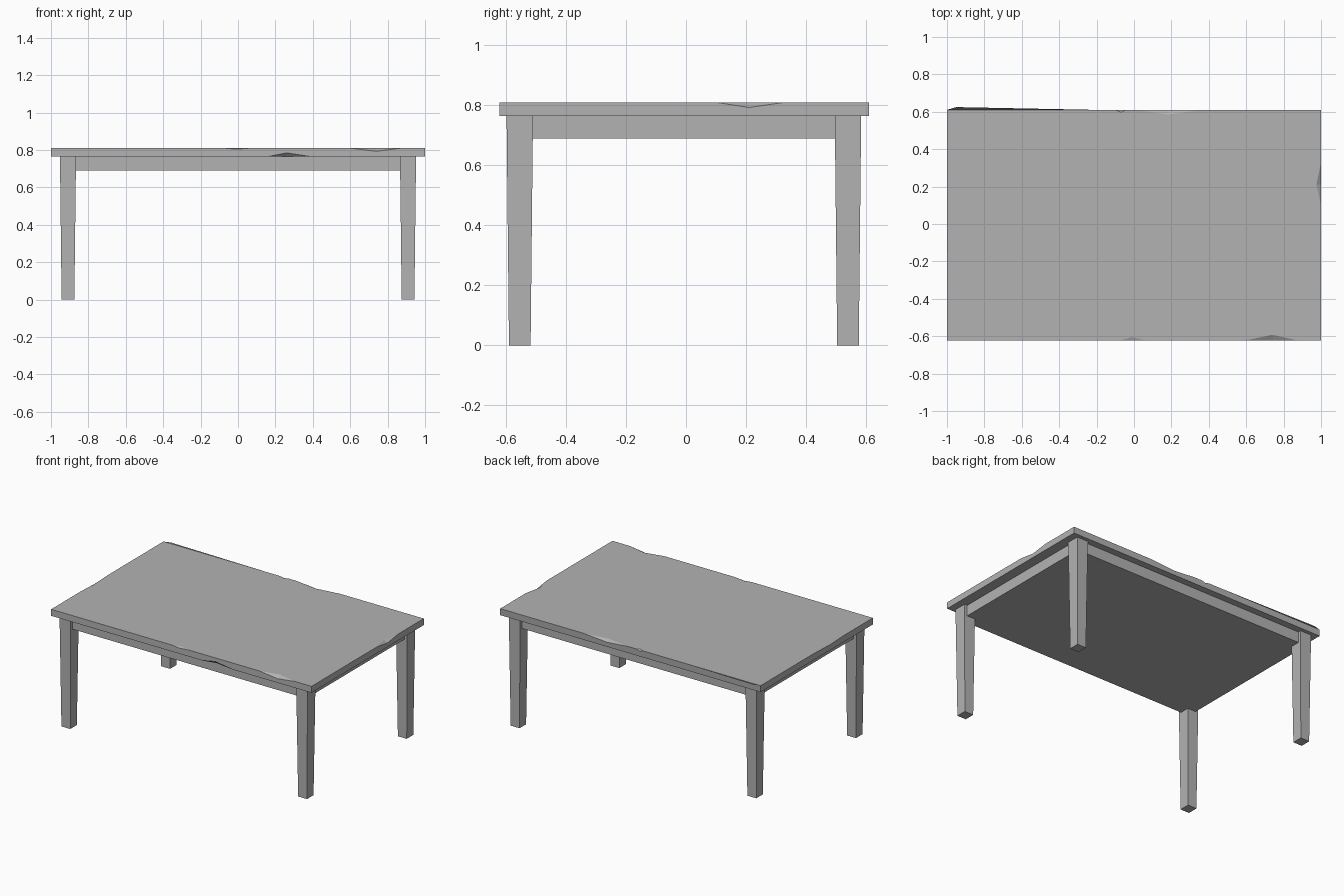
import bpy
import bmesh
from mathutils import Vector

if "Cube" in bpy.data.objects:
    bpy.data.objects.remove(bpy.data.objects["Cube"])

# One plain grey for the whole table
grey = bpy.data.materials.new("plain_grey")
grey.use_nodes = True
colour = (0.45, 0.45, 0.45, 1)
grey.diffuse_color = colour
grey.node_tree.nodes["Principled BSDF"].inputs["Base Color"].default_value = colour

TOP, UNDER, APRON = 0.81, 0.765, 0.69
FRONT, BACK = -0.622, 0.61
MID_Y = -0.007


def finish(name, bm):
    bmesh.ops.remove_doubles(bm, verts=bm.verts, dist=1e-5)
    bmesh.ops.recalc_face_normals(bm, faces=bm.faces)
    mesh = bpy.data.meshes.new(name)
    bm.to_mesh(mesh)
    bm.free()
    mesh.materials.append(grey)
    obj = bpy.data.objects.new(name, mesh)
    bpy.context.collection.objects.link(obj)
    return obj


def tapered_box(name, centre, z0, z1, half_low, half_high):
    bm = bmesh.new()
    bmesh.ops.create_cube(bm, size=2)
    for v in bm.verts:
        half, z = (half_high, z1) if v.co.z > 0 else (half_low, z0)
        v.co = (centre[0] + v.co.x * half[0], centre[1] + v.co.y * half[1], z)
    return finish(name, bm)


# Four tapered legs
for side, sx in (("left", 1), ("right", -1)):
    for end, sy in (("front", -1), ("back", 1)):
        tapered_box(f"{end}_{side}_leg", (sx * 0.909, MID_Y + sy * 0.547),
                    0, UNDER, (0.034, 0.036), (0.043, 0.044))

# Solid apron block between the legs
tapered_box("apron", (0, MID_Y), APRON, UNDER, (0.93, 0.57), (0.93, 0.57))


# Worn chips on each edge: start, middle, end along the edge, inset, height, is_upper
edges = [
    ((-1, FRONT), (1, FRONT), (0, 1),
     [(-0.07, -0.01, 0.06, 0.018, 0.006, True), (0.16, 0.26, 0.39, 0.02, 0.02, False),
      (0.6, 0.74, 0.87, 0.03, 0.017, True)]),
    ((1, FRONT), (1, BACK), (-1, 0), [(0.1, 0.21, 0.33, 0.025, 0.017, True)]),
    ((1, BACK), (-1, BACK), (0, -1),
     [(0.36, 0.18, 0.02, 0.025, 0.014, True), (-0.04, -0.07, -0.1, 0.012, 0.008, True)]),
    ((-1, BACK), (-1, FRONT), (1, 0), [(0.03, -0.15, -0.3, 0.012, 0.006, True)]),
]

# Table top: outline loops with chip facets along the sides
bm = bmesh.new()


def face(points):
    bm.faces.new([bm.verts.new(p) for p in points])


upper_loop, lower_loop = [], []
for a, b, inward, chips in edges:
    along_x = inward[0] == 0
    inward = Vector((*inward, 0))

    def at(t, z):
        return Vector((t, a[1], z) if along_x else (a[0], t, z))

    outlines = {}
    for upper in (True, False):
        z = TOP if upper else UNDER
        rim, wall = [Vector((*a, z))], [Vector((*a, z))]
        for start, middle, end, inset, height, is_upper in chips:
            if is_upper != upper:
                continue
            p, q = at(start, z), at(end, z)
            inner = at(middle, z) + inward * inset
            outer = at(middle, z - height if upper else z + height)
            rim += [p, inner, q]
            wall += [p, outer, q]
            face((p, inner, outer))
            face((inner, q, outer))
        # Bulge of the upper back rim towards the right corner
        if upper and inward.y < 0:
            bulge = [Vector((-0.2, BACK, z)), Vector((-0.95, 0.625, z))]
            rim += bulge
            wall += bulge
        outlines[upper] = wall + [Vector((*b, z))]
        (upper_loop if upper else lower_loop).extend(rim)
    face(outlines[True] + outlines[False][::-1])

face(upper_loop)
face(lower_loop[::-1])
finish("table_top", bm)
